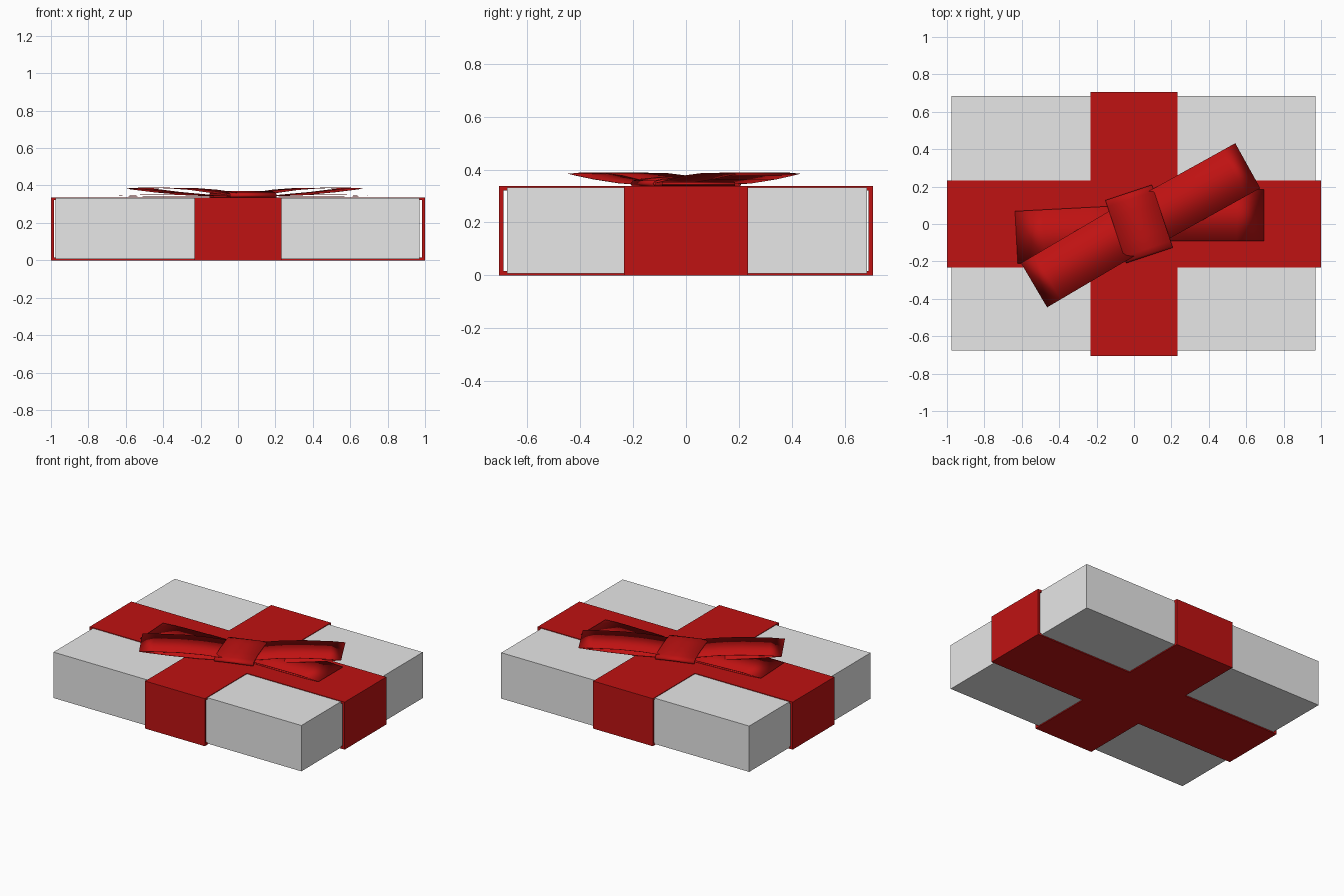
import bpy
import bmesh
from math import radians

if "Cube" in bpy.data.objects:
    bpy.data.objects.remove(bpy.data.objects["Cube"], do_unlink=True)


def material(name, rgb):
    m = bpy.data.materials.new(name)
    m.use_nodes = True
    colour = (*rgb, 1)
    m.diffuse_color = colour
    m.node_tree.nodes["Principled BSDF"].inputs["Base Color"].default_value = colour
    return m


WHITE = material("white paper", (0.8, 0.8, 0.8))
RED = material("red ribbon", (0.52, 0.006, 0.006))


def add_object(name, bm, mat):
    mesh = bpy.data.meshes.new(name)
    bm.to_mesh(mesh)
    bm.free()
    mesh.materials.append(mat)
    obj = bpy.data.objects.new(name, mesh)
    bpy.context.collection.objects.link(obj)
    return obj


def ribbon(name, profile, width, thickness, closed=True, angle=0, at=(0, 0), smooth=False):
    """Sweep a side profile (along, up) sideways, then thicken it inwards."""
    bm = bmesh.new()
    rows = [[bm.verts.new((s, v, z)) for v in (-width / 2, width / 2)] for s, z in profile]
    pairs = list(zip(rows, rows[1:]))
    if closed:
        pairs.append((rows[-1], rows[0]))
    for a, b in pairs:
        bm.faces.new((a[0], a[1], b[1], b[0]))
    obj = add_object(name, bm, RED)
    obj.rotation_euler.z = radians(angle)
    obj.location = (*at, 0)
    solid = obj.modifiers.new("thickness", "SOLIDIFY")
    solid.thickness = thickness
    solid.offset = -1
    if smooth:
        bpy.ops.object.select_all(action="DESELECT")
        obj.select_set(True)
        bpy.context.view_layer.objects.active = obj
        bpy.ops.object.shade_smooth_by_angle(angle=radians(40))
    return obj


# Wrapped box
bm = bmesh.new()
bmesh.ops.create_cube(bm, size=1)
bmesh.ops.scale(bm, vec=(1.945, 1.36, 0.325), verts=bm.verts)
bmesh.ops.translate(bm, vec=(-0.002, 0.004, 0.17), verts=bm.verts)
add_object("box", bm, WHITE)

# Two bands wrapped around the box
TOP = 0.337
for name, half, angle in (("long_band", 1.0, 0), ("short_band", 0.706, 90)):
    ribbon(name, [(-half, 0), (half, 0), (half, TOP), (-half, TOP)],
           0.467, 0.022, angle=angle)

# Bow: a raised pair of loops over a flatter pair
raised = [(0.05, 0.34), (0.3, 0.347), (0.5, 0.363), (0.63, 0.377), (0.684, 0.384),
          (0.6, 0.388), (0.42, 0.387), (0.28, 0.378), (0.15, 0.362), (0.05, 0.35)]
flat = [(0.05, 0.338), (0.4, 0.338), (0.6, 0.34), (0.695, 0.345),
        (0.55, 0.352), (0.3, 0.35), (0.05, 0.345)]
ribbon("raised_loop_left", raised, 0.275, 0.002, angle=29, at=(0.01, -0.02), smooth=True)
ribbon("raised_loop_right", raised, 0.275, 0.002, angle=210.5, at=(0.055, 0.02), smooth=True)
ribbon("flat_loop_left", flat, 0.275, 0.002, at=(0, 0.047), smooth=True)
ribbon("flat_loop_right", flat, 0.28, 0.002, angle=183, at=(0.065, -0.035), smooth=True)

# Knot band arched over the middle of the bow
arch = [(0.172, 0.337), (0.177, 0.348), (0.168, 0.358), (0.14, 0.365), (0.07, 0.371)]
arch += [(-s, z) for s, z in reversed(arch)]
ribbon("knot", arch, 0.262, 0.004, closed=False, angle=108.5, at=(0.027, 0), smooth=True)
